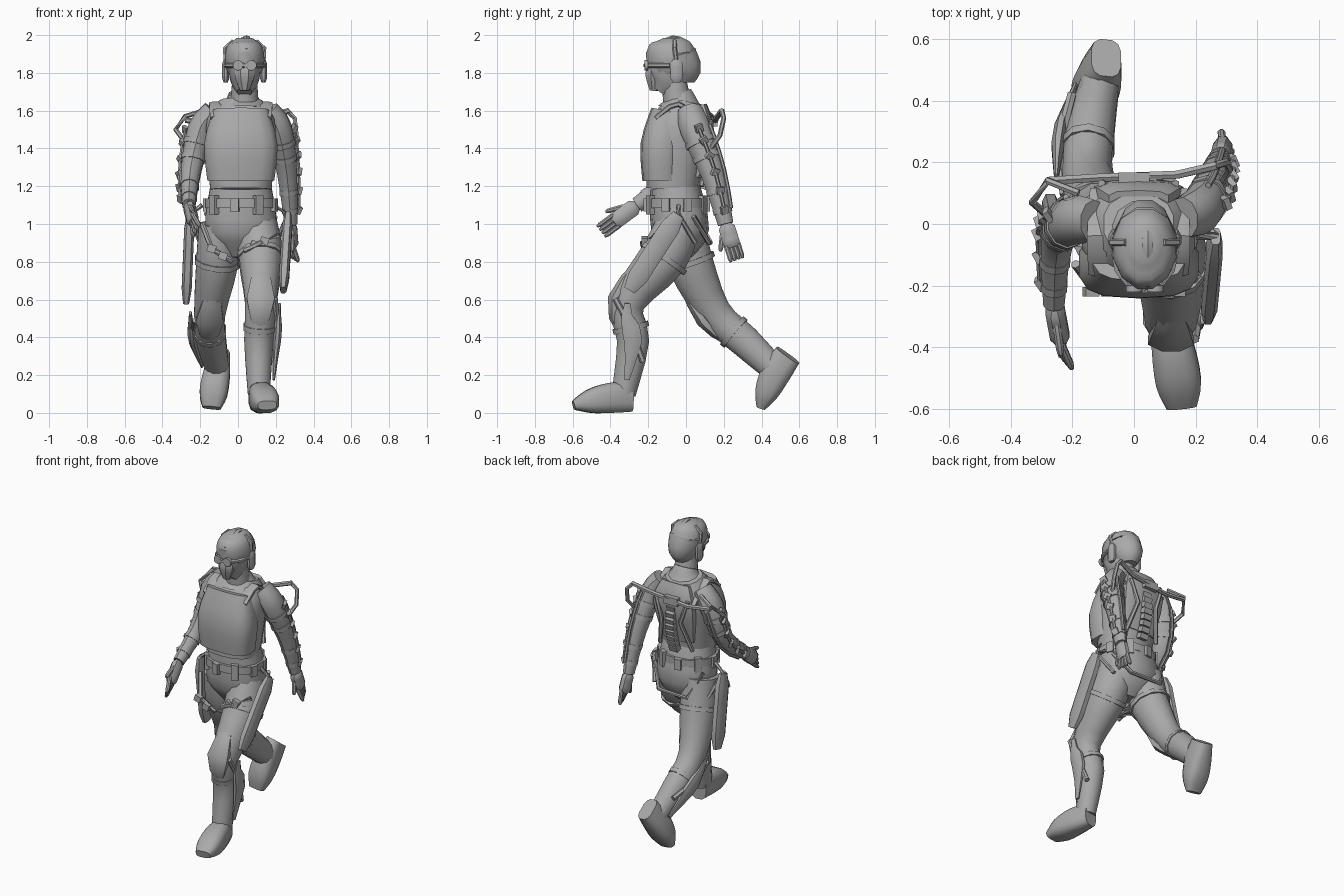
import bpy, bmesh, math
from mathutils import Vector, Matrix, Euler

cube = bpy.data.objects.get("Cube")
if cube:
    bpy.data.objects.remove(cube, do_unlink=True)

grey = bpy.data.materials.new("plain_grey")
grey.use_nodes = True
colour = (0.4, 0.4, 0.4, 1)
grey.diffuse_color = colour
grey.node_tree.nodes["Principled BSDF"].inputs["Base Color"].default_value = colour
parts = []
right_axis = Vector((1, 0, 0))
back_axis = Vector((0, 1, 0))


def finish(name, bm):
    bmesh.ops.recalc_face_normals(bm, faces=bm.faces[:])
    mesh = bpy.data.meshes.new(name)
    bm.to_mesh(mesh)
    bm.free()
    mesh.materials.append(grey)
    obj = bpy.data.objects.new(name, mesh)
    bpy.context.collection.objects.link(obj)
    parts.append(obj)


def smooth(keys, steps=3):
    """Flowing path of (x, y, z, radius) through a few key sections."""
    keys = [Vector(key) for key in keys]
    path = []
    for i in range(len(keys) - 1):
        p, q = keys[i], keys[i + 1]
        leave = (q - keys[max(i - 1, 0)]) / 2
        arrive = (keys[min(i + 2, len(keys) - 1)] - p) / 2
        for step in range(steps):
            t = step / steps
            rest = 1 - t
            blend = t * t * (1 + 2 * rest)
            path.append(p.lerp(q, blend) + leave * t * rest * rest - arrive * t * t * rest)
    return path + [keys[-1]]


def tangent(path, i):
    ahead, behind = path[min(i + 1, len(path) - 1)], path[max(i - 1, 0)]
    return (ahead - behind).to_3d().normalized()


def loft(name, path, ratio=1, end_ratio=None, sides=10, power=2):
    """Skin rounded sections along a path; ratio is depth over width."""
    bm = bmesh.new()
    path = [Vector(section) for section in path]
    end_ratio = end_ratio or ratio
    rings = []
    for i, section in enumerate(path):
        along = tangent(path, i)
        across = back_axis if abs(along.x) > 0.8 else right_axis
        across = (across - along * across.dot(along)).normalized()
        deep = along.cross(across) * (ratio + (end_ratio - ratio) * i / (len(path) - 1))
        ring = []
        for k in range(sides):
            angle = math.tau * (k + 0.5) / sides
            c, s = math.cos(angle), math.sin(angle)
            c = math.copysign(abs(c) ** (2 / power), c)
            s = math.copysign(abs(s) ** (2 / power), s)
            ring.append(bm.verts.new(section.to_3d() + (across * c + deep * s) * section.w))
        rings.append(ring)
    for low, high in zip(rings, rings[1:]):
        for k in range(sides):
            j = (k + 1) % sides
            bm.faces.new((low[k], low[j], high[j], high[k]))
    bm.faces.new(rings[0])
    bm.faces.new(rings[-1])
    finish(name, bm)


def column(name, x, keys, ratio=1, sides=12, power=2):
    """Upright body form from (y, z, half width) keys."""
    loft(name, smooth([(x, *key) for key in keys]), ratio, None, sides, power)


def rod(name, points, radius, sides=6):
    loft(name, [(*point, radius) for point in points], sides=sides)


def capsule(name, start, end, radius, ratio=1, power=2):
    """Straight form with rounded-off ends."""
    start, end = Vector(start), Vector(end)
    steps = [i / 6 for i in range(7)]
    loft(name, [(*start.lerp(end, t), radius * min(1, 0.6 + math.sin(math.pi * t)))
                for t in steps], ratio, None, 8, power)


def box(name, place, size, turn=(0, 0, 0)):
    bm = bmesh.new()
    matrix = Matrix.LocRotScale(Vector(place), Euler(turn), Vector(size))
    bmesh.ops.create_cube(bm, size=1, matrix=matrix)
    finish(name, bm)


def beside(path, i, front, side):
    """Point off a limb, measured in limb radii forwards and sideways."""
    ahead = tangent(path, i).cross(right_axis)
    return path[i].to_3d() + (ahead * front + right_axis * side) * path[i].w


def plate(name, path, first, last, front, side, width, ratio):
    """Pointed guard lying along part of a limb."""
    span = range(first, last + 1)
    loft(name, [(*beside(path, i, front, side),
                 width * max(0.3, math.sin(math.pi * (i - first) / (last - first))))
                for i in span], ratio, None, 8)


def band(name, path, i, ratio, half=0.014):
    step = tangent(path, i) * half
    centre = path[i].to_3d()
    loft(name, [(*(centre + step * s), path[i].w * 1.08) for s in (-1, 1)], ratio)


def boot(name, heel, pitch, side):
    """Boot built from heel to toe, then pitched about the heel."""
    keys = [(0, 0, .08, .05), (.02, -.11, .08, .07), (.04, -.23, .06, .075), (.05, -.31, .04, .05)]
    spin = Matrix.Rotation(pitch, 3, "X")
    path = [(*(Vector(heel) + spin @ Vector((x * side, y, z))), r) for x, y, z, r in keys]
    loft(name, smooth(path), 1.5, .5, 12, 3)


def hand(name, wrist, tip):
    wrist, tip = Vector(wrist), Vector(tip)
    reach = tip - wrist
    wide = reach.cross(right_axis).normalized()
    capsule(name + "_palm", wrist, wrist + reach * .65, .034, 1.4)
    for k in range(4):
        spread = wide * (k - 1.5) * .022
        curl = right_axis * .012 * (k - 1)
        capsule(name + "_finger", wrist + reach * .5 + spread, tip + spread + curl, .013)
    capsule(name + "_thumb", wrist + reach * .2 + wide * .03, wrist + reach * .65 + wide * .07, .014)


# torso, hips and armour
middle = .015
column("torso", middle, [(-.07, 1.18, .165), (-.05, 1.4, .185), (-.02, 1.55, .18), (0, 1.65, .115)], .84, 14, 2.5)
column("hips", middle, [(-.04, .82, .07), (-.03, .96, .19), (-.06, 1.2, .165)], .8, 14, 2.3)
column("chest_plate", middle, [(-.13, 1.23, .18), (-.13, 1.42, .197), (-.1, 1.6, .15)], .56, 14, 3)
column("back_panel", middle, [(.05, 1.25, .12), (.1, 1.5, .15), (.08, 1.63, .1)], .3, 10, 3)
column("collar", middle + .01, [(-.03, 1.62, .13), (-.03, 1.66, .09), (-.04, 1.69, .075)], .95)
for side in (-1, 1):
    x = middle + side * .12
    strap = [(x, -.16, 1.56, .045), (x, -.04, 1.635, .05), (x, .11, 1.52, .04)]
    loft("shoulder_strap", smooth(strap), .3, None, 8, 3)
    rod("back_strap", [(x, .13, 1.55), (middle + side * .07, .14, 1.4), (x, .08, 1.2)], .014)

# neck, head and helmet
face = .035
column("neck", face, [(-.04, 1.6, .08), (-.07, 1.8, .065)])
column("head", face, [(-.14, 1.7, .038), (-.1, 1.77, .08), (-.085, 1.9, .095)], 1.38)
column("helmet", face, [(-.02, 1.75, .05), (-.025, 1.81, .09), (-.075, 1.88, .108),
                        (-.07, 1.95, .088), (-.07, 1.985, .04)], 1.3)
column("face_mask", face, [(-.17, 1.705, .025), (-.165, 1.78, .056), (-.165, 1.83, .05)], .95, 8)
column("helmet_ridge", face + .01, [(-.2, 1.92, .014), (-.07, 1.985, .02), (.02, 1.95, .014)], .7, 6)
eye_line = 1.84
strap = [math.pi * k / 6 for k in range(7)]
rod("goggle_strap", [(face + .1 * math.cos(a), -.085 - .13 * math.sin(a), eye_line) for a in strap], .013)
for side in (-1, 1):
    x = face + side * .035
    rod("goggle_lens", [(x, -.2, eye_line), (x, -.22, eye_line)], .028, 10)
    x = face + side * .1
    capsule("ear_cup", (x, -.05, 1.75), (x, -.05, 1.87), .02, 1.7)
    rod("ear_cup_band", [(x, -.05, 1.85), (x + side * .005, -.06, 1.93), (face + side * .06, -.06, 1.97)], .012)

# legs: left strides forward, right trails
left_leg = smooth([(.1, -.04, 1, .11), (.12, -.12, .82, .12), (.12, -.31, .58, .085),
                   (.11, -.28, .38, .08), (.11, -.33, .1, .06)])
right_leg = smooth([(-.1, -.02, 1, .11), (-.11, .02, .8, .115), (-.15, .15, .53, .085),
                    (-.14, .31, .38, .08), (-.1, .5, .2, .06)])
for name, leg, side in (("left", left_leg, 1), ("right", right_leg, -1)):
    loft(name + "_leg", leg, 1.1, None, 12)
    for i in (3, 8):
        band(name + "_leg_strap", leg, i, 1.1)
    plate(name + "_knee_pad", leg, 4, 8, .85, 0, .08, .5)
    plate(name + "_shin_blade", leg, 6, 11, 0, side * 1.2, .025, 2.2)
    rod(name + "_blade_brace", [beside(leg, 10, -.9, side), beside(leg, 8, 0, side * 1.2),
                                beside(leg, 6, .8, side * .9)], .016)
boot("left_boot", (.105, -.285, 0), 0, 1)
boot("right_boot", (-.09, .605, .26), .97, -1)

# thigh cases and their hangers
cases = (("left", 1, (.265, -.04, 1.05), (.24, -.3, .65)),
         ("right", -1, (-.255, -.03, 1.05), (-.275, .06, .58)))
for name, side, top, bottom in cases:
    capsule(name + "_thigh_case", top, bottom, .028, 2, 3)
    rod(name + "_case_hanger", [(side * .19, -.04, 1.1), top, (side * .2, .05, .9)], .013)

# belt, pouches and hanging straps
belt = Vector((middle, -.05, 1.11))
loft("belt", [(*(belt + Vector((0, 0, h))), .19) for h in (-.025, .025)], .83, None, 16, 2.3)
for k in range(9):
    a = math.tau * (k + .5) / 9
    spot = belt + Vector((.185 * math.cos(a), .16 * math.sin(a), -.01))
    box("belt_pouch", spot, (.03, .045, .07 + .03 * (k % 2)), (0, 0, a))
rod("right_hip_strap", [(-.19, -.13, 1), (-.14, -.2, .87), (-.03, -.2, .8)], .015)
rod("left_hip_strap", [(.03, -.22, .86), (.12, -.23, .9), (.21, -.16, .94)], .015)
rod("rear_hip_strap", [(-.17, .06, 1.06), (-.1, .13, .9), (.12, .12, .9), (.2, .04, 1.04)], .013)
for x, z in ((-.14, .87), (-.08, .83), (.09, .89), (.14, .91)):
    box("strap_buckle", (x, -.22, z), (.045, .03, .04), (0, .3, 0))

# arms: left swings back, right swings forward
left_arm = smooth([(.16, .02, 1.6, .06), (.22, .05, 1.5, .07), (.26, .14, 1.27, .055), (.28, .21, 1, .036)])
right_arm = smooth([(-.13, .01, 1.6, .06), (-.2, .01, 1.5, .07), (-.25, -.05, 1.27, .055), (-.26, -.26, 1.1, .036)])
hand("left_hand", left_arm[-1].to_3d(), (.295, .27, .81))
hand("right_hand", right_arm[-1].to_3d(), (-.225, -.45, .96))
for name, arm, side in (("left", left_arm, 1), ("right", right_arm, -1)):
    loft(name + "_arm", arm, 1.15)
    for i in (4, 5, 7, 8):
        band(name + "_arm_cuff", arm, i, 1.15)
    outer = [beside(arm, i, -.3, side * 1.1) for i in range(3, 9)]
    rod(name + "_outer_rod", outer, .01)
    rod(name + "_rear_rod", [beside(arm, i, -1.2, side * .3) for i in range(3, 9)], .01)
    for k, spot in enumerate(outer):
        box(name + "_arm_clip", spot, (.02, .04, .04), (.4 + k * .3, side * .3, .5))

# back frame: crossbar, shoulder hoops and spine plates
rod("back_crossbar", [(-.28, .14, 1.55), (-.12, .15, 1.53), (.14, .16, 1.56), (.27, .19, 1.6)], .015)
rod("left_shoulder_hoop", [(.26, .19, 1.6), (.3, .2, 1.56), (.31, .18, 1.47), (.28, .13, 1.4)], .013)
rod("right_shoulder_hoop", [(-.18, .1, 1.6), (-.28, .14, 1.57), (-.33, .07, 1.5), (-.27, .02, 1.42)], .013)
box("crossbar_hub", (0, .15, 1.54), (.1, .035, .05))
for k in range(9):
    arch = math.sin(math.pi * k / 9)
    box("spine_plate", (middle, .1 + .04 * arch, 1.2 + k * .04), (.06, .04, .034), (-.35, 0, 0))

# smooth shading with crisp edges
bpy.ops.object.select_all(action="DESELECT")
for obj in parts:
    obj.select_set(True)
bpy.context.view_layer.objects.active = parts[0]
bpy.ops.object.shade_smooth_by_angle(angle=math.radians(40))
